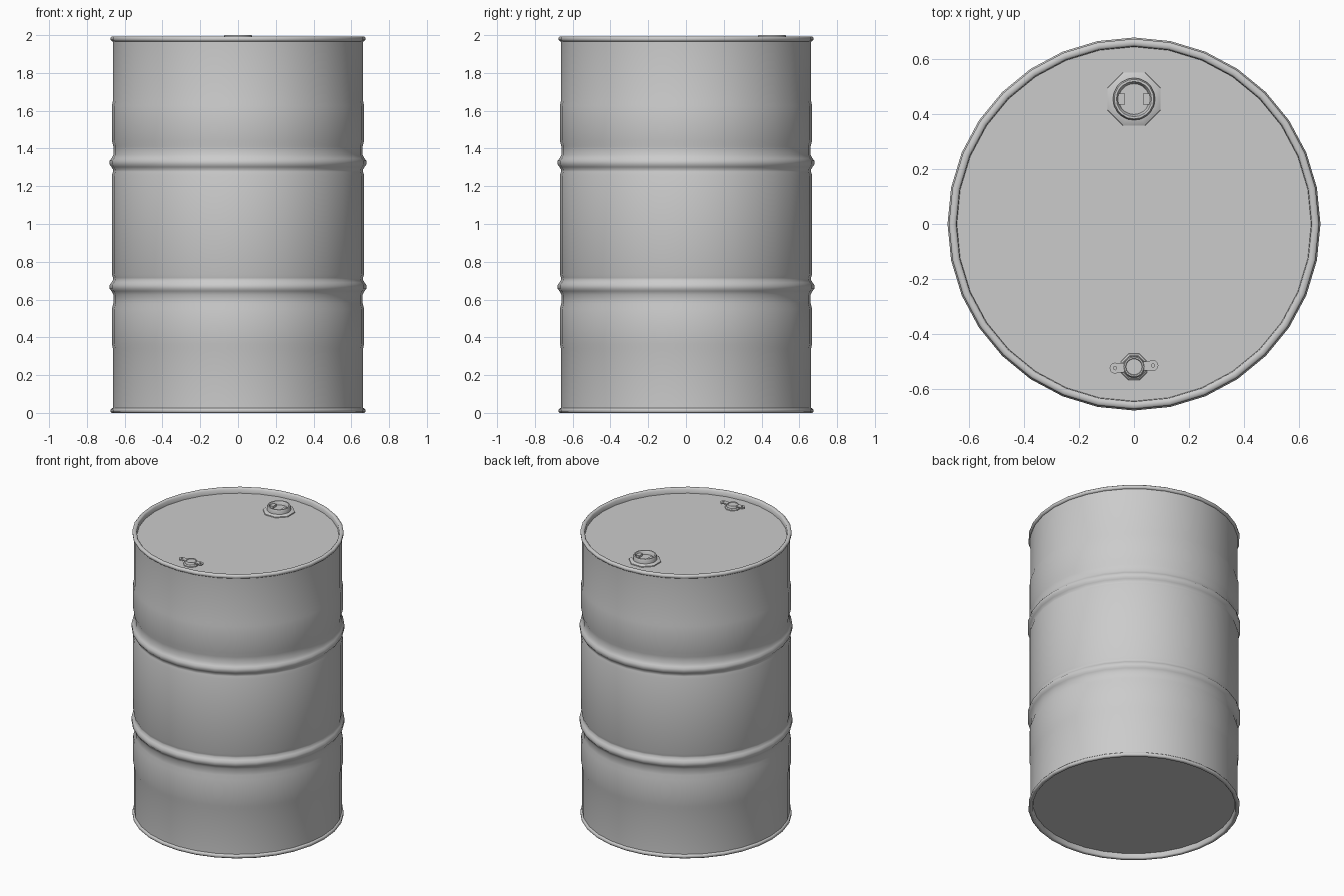
import bpy, bmesh
from math import sin, cos, pi, radians

if "Cube" in bpy.data.objects:
    bpy.data.objects.remove(bpy.data.objects["Cube"])


def lathe(name, profile, sides, centre=(0, 0), phase=0.0, smooth=35):
    """Revolve (radius, z) points; a zero radius closes the shape at the axis."""
    bm = bmesh.new()
    rings = []
    for r, z in profile:
        if r == 0:
            rings.append([bm.verts.new((centre[0], centre[1], z))] * sides)
        else:
            rings.append([bm.verts.new((centre[0] + r * cos(phase + 2 * pi * i / sides),
                                        centre[1] + r * sin(phase + 2 * pi * i / sides), z))
                          for i in range(sides)])
    for a, b in zip(rings, rings[1:]):
        for i in range(sides):
            j = (i + 1) % sides
            bm.faces.new(list(dict.fromkeys((a[i], a[j], b[j], b[i]))))
    bmesh.ops.recalc_face_normals(bm, faces=bm.faces)
    me = bpy.data.meshes.new(name)
    bm.to_mesh(me)
    bm.free()
    ob = bpy.data.objects.new(name, me)
    bpy.context.collection.objects.link(ob)
    bpy.context.view_layer.objects.active = ob
    ob.select_set(True)
    bpy.ops.object.shade_smooth_by_angle(angle=radians(smooth))
    ob.select_set(False)
    return ob


def box(name, size, loc, rot=0.0):
    bpy.ops.mesh.primitive_cube_add(size=1, location=loc, rotation=(0, 0, rot))
    ob = bpy.context.object
    ob.name = name
    ob.scale = size
    ob.select_set(False)
    return ob


# Drum shell: recessed end, rolled rim, swage, rolling hoop; mirrored about mid height
H = 1.992
half = [(0, 0.035), (0.645, 0.035), (0.647, 0.006), (0.653, 0.0), (0.668, 0.0),
        (0.674, 0.006), (0.674, 0.018), (0.669, 0.024), (0.662, 0.026),
        (0.662, 0.34), (0.668, 0.365), (0.668, 0.55), (0.66, 0.58), (0.66, 0.625),
        (0.67, 0.645), (0.679, 0.656), (0.679, 0.678), (0.67, 0.69),
        (0.661, 0.705), (0.662, 0.715), (0.668, 0.735)]
lathe("drum_shell", half + [(r, H - z) for r, z in reversed(half)], 32, smooth=50)
LID = H - 0.035

# Large bung: octagonal flange, threaded collar, recessed plug
big = (0, 0.455)
lathe("large_bung_flange", [(0.106, LID - 0.005), (0.104, LID + 0.006), (0.092, LID + 0.012),
                            (0.07, LID + 0.014)], 8, big, pi / 8)
lathe("large_bung_collar", [(0.077, LID), (0.077, 1.988), (0.072, 2.0), (0.064, 2.0),
                            (0.06, 1.994), (0.056, 1.975), (0, 1.975)], 20, big)
# Raised lugs for the bung wrench
for s, side in ((-1, "left"), (1, "right")):
    box("large_bung_lug_" + side, (0.026, 0.04, 0.016), (s * 0.045, big[1], 1.982))

# Small bung: octagonal flange, cap and two drilled ears
small = (0, -0.52)
lathe("small_bung_flange", [(0.053, LID - 0.005), (0.051, LID + 0.006), (0.044, LID + 0.012),
                            (0.03, LID + 0.012)], 8, small, pi / 8)
lathe("small_bung_cap", [(0.04, LID), (0.04, 1.978), (0.036, 1.984), (0.031, 1.984),
                         (0.029, 1.98), (0, 1.98)], 16, small)
tilt = 0.07
for s, side in ((-1, "left"), (1, "right")):
    ear = (s * 0.069 * cos(tilt), small[1] + s * 0.069 * sin(tilt))
    lathe("small_bung_ear_" + side, [(0.006, 1.974), (0.02, 1.974), (0.02, 1.982),
                                     (0.006, 1.982), (0.006, 1.974)], 12, ear)
    box("small_bung_arm_" + side, (0.022, 0.034, 0.0078),
        (s * 0.046 * cos(tilt), small[1] + s * 0.046 * sin(tilt), 1.978), tilt)
